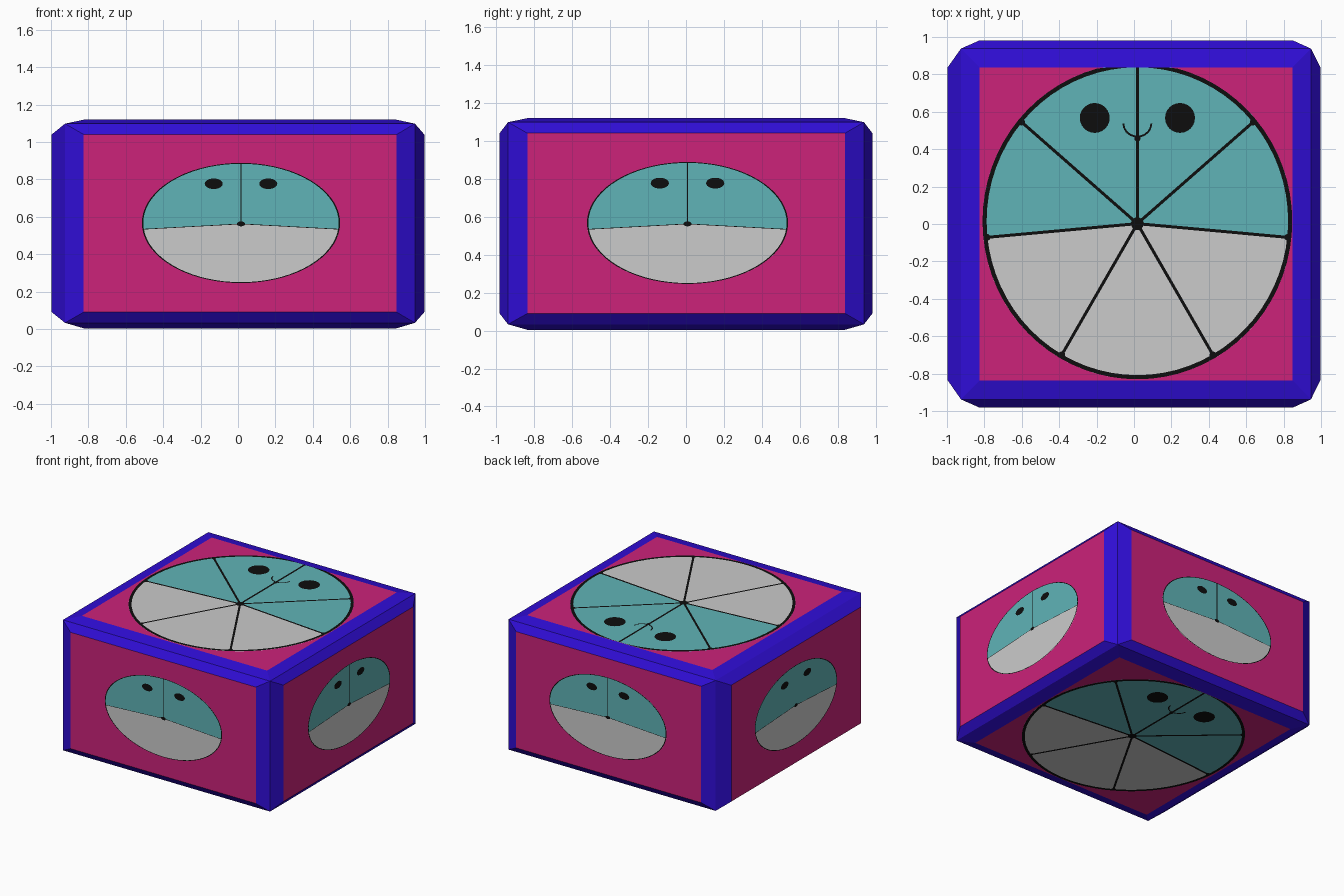
import bpy, bmesh, math
from mathutils import Vector

if "Cube" in bpy.data.objects:
    bpy.data.objects.remove(bpy.data.objects["Cube"])


def material(name, rgb):
    m = bpy.data.materials.new(name)
    m.diffuse_color = (*rgb, 1)
    m.use_nodes = True
    m.node_tree.nodes["Principled BSDF"].inputs["Base Color"].default_value = m.diffuse_color
    return m


BLUE = material("blue frame", (0.029, 0.004, 0.67))
PINK = material("magenta panel", (0.604, 0.016, 0.195))
TEAL = material("teal", (0.117, 0.456, 0.474))
GREY = material("light grey", (0.597, 0.597, 0.597))
BLACK = material("black", (0.004, 0.004, 0.004))

# Extents (low, high) per axis: frame ridge, panel edge, panel surface
RIDGE = ((-0.925, 0.946), (-0.938, 0.938), (0.033, 1.098))
EDGE = ((-0.825, 0.848), (-0.836, 0.838), (0.09, 1.04))
OUTER = ((-0.996, 0.996), (-0.982, 0.982), (0.004, 1.119))


def finish(bm, name, mats):
    mesh = bpy.data.meshes.new(name)
    bm.to_mesh(mesh)
    bm.free()
    for m in mats:
        mesh.materials.append(m)
    obj = bpy.data.objects.new(name, mesh)
    bpy.context.collection.objects.link(obj)


# Box: each side of the ridge block is pushed out into a shallow frustum
def build_box():
    bm = bmesh.new()
    bmesh.ops.create_cube(bm, size=2)
    for v in bm.verts:
        v.co = [RIDGE[k][v.co[k] > 0] for k in range(3)]
    bm.normal_update()
    mid = Vector([sum(r) / 2 for r in RIDGE])
    for face in list(bm.faces):
        n = face.normal.copy()
        axis = max(range(3), key=lambda k: abs(n[k]))
        panel = bmesh.ops.extrude_discrete_faces(bm, faces=[face])["faces"][0]
        for v in panel.verts:
            side = [v.co[k] > mid[k] for k in range(3)]
            v.co = [(OUTER if k == axis else EDGE)[k][side[k]] for k in range(3)]
        panel.material_index = 1
    bm.normal_update()
    bmesh.ops.recalc_face_normals(bm, faces=bm.faces)
    finish(bm, "framed_box", [BLUE, PINK])


RX, RY, CY = 0.828, 0.845, 0.013   # round emblem radii and vertical shift


def rim_point(deg, inset=0.0):
    a = math.radians(deg)
    return ((RX - inset) * math.cos(a), CY + (RY - inset) * math.sin(a))


class Emblem:
    """Draws flat shapes in emblem coordinates and lays them on one side."""

    def __init__(self, axis, high):
        self.axis, self.high = axis, high
        self.flat = axis == 2
        self.scale = (1, 1) if self.flat else (0.64, 0.38)
        self.centre = ((0.018, 0.002) if self.flat else
                       (0.016 if axis == 1 else 0.008, 0.562))

    def place(self, p, h):
        u, v = [self.centre[i] + p[i] * self.scale[i] for i in (0, 1)]
        if self.flat:                      # clip to the panel
            u = min(max(u, EDGE[0][0]), EDGE[0][1])
            v = min(max(v, EDGE[1][0]), EDGE[1][1])
        co = [u, v]
        co.insert(self.axis, OUTER[self.axis][self.high] + (h if self.high else -h))
        return co

    def poly(self, bm, pts, h, mat=0):
        f = bm.faces.new([bm.verts.new(self.place(p, h)) for p in pts])
        f.material_index = mat

    def dot(self, bm, c, r, h):
        self.poly(bm, [(c[0] + r * math.cos(i * math.tau / 24),
                        c[1] + r * math.sin(i * math.tau / 24)) for i in range(24)], h)

    def line(self, bm, a, b, w, h):
        a, b = Vector(a), Vector(b)
        d = (b - a).normalized() * w / 2
        s = Vector((-d.y, d.x))
        self.poly(bm, [a + s, a - s, b - s, b + s], h)

    def done(self, bm, name, mats):
        bmesh.ops.remove_doubles(bm, verts=bm.verts, dist=1e-5)
        bm.normal_update()
        for f in bm.faces:
            if (f.normal[self.axis] > 0) != self.high:
                f.normal_flip()
        finish(bm, name, mats)


def build_emblem(side, axis, high):
    e = Emblem(axis, high)

    # Two-colour disc
    bm = bmesh.new()
    for start, end, mat in ((-6, 186, 0), (186, 354, 1)):
        n = 32
        arc = [rim_point(start + (end - start) * i / n) for i in range(n + 1)]
        for p, q in zip(arc, arc[1:]):
            e.poly(bm, [(0, 0), p, q], 0.002, mat)
    e.done(bm, side + "_disc", [TEAL, GREY])

    # Rim, spokes, hub and face marks
    bm = bmesh.new()
    rim = 0.022 if e.flat else 0.012
    width = 0.016 if e.flat else 0.009
    for i in range(72):
        a, b = i * 5, i * 5 + 5
        e.poly(bm, [rim_point(a), rim_point(b), rim_point(b, rim), rim_point(a, rim)], 0.003)
    spokes = (90, 40, 140, -6, 186, -60, 240) if e.flat else (90, -6, 186)
    for deg in spokes:
        tip = rim_point(deg, 0.01)
        e.line(bm, (0, 0), tip, width, 0.0034)
        if e.flat and deg != 90:
            e.dot(bm, rim_point(deg, 0.02), 0.018, 0.0036)
    e.dot(bm, (0, 0), 0.034, 0.0038)
    for s in (-1, 1):
        e.dot(bm, (s * 0.228, 0.565), 0.08 if e.flat else 0.075, 0.004)
    if e.flat:                             # small smile
        arc = [(0.075 * math.cos(math.radians(t)), 0.535 + 0.07 * math.sin(math.radians(t)))
               for t in range(180, 361, 20)]
        for p, q in zip(arc, arc[1:]):
            e.line(bm, p, q, 0.01, 0.0038)
        e.dot(bm, (0, 0.455), 0.016, 0.004)
    e.done(bm, side + "_linework", [BLACK])


build_box()
for side, axis, high in (("front", 1, False), ("back", 1, True), ("left", 0, False),
                         ("right", 0, True), ("top", 2, True), ("bottom", 2, False)):
    build_emblem(side, axis, high)
